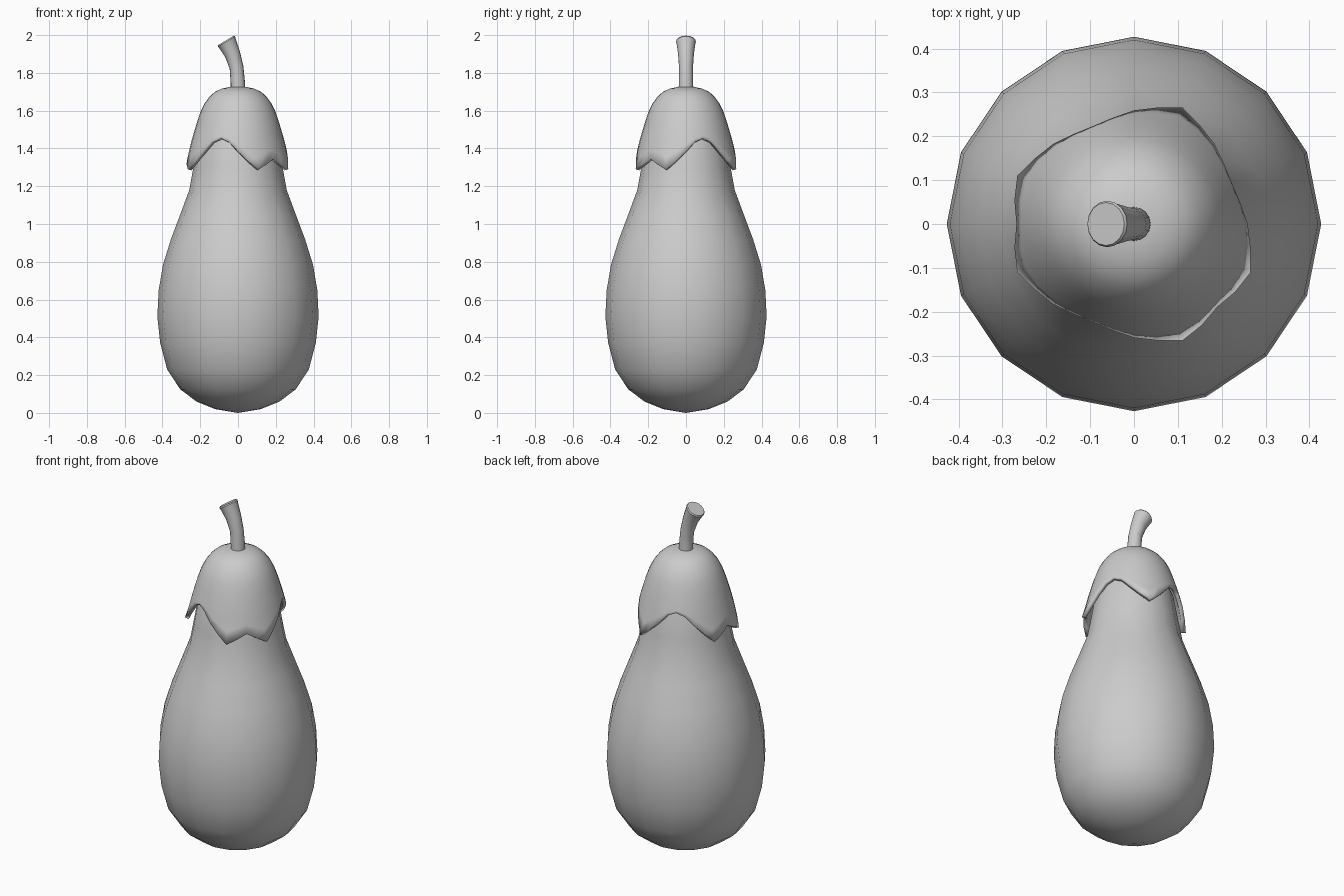
import bpy
import math
from mathutils import Matrix, Vector

if "Cube" in bpy.data.objects:
    bpy.data.objects.remove(bpy.data.objects["Cube"], do_unlink=True)

grey = bpy.data.materials.new("plain grey")
grey.use_nodes = True
colour = (0.6, 0.6, 0.6, 1)
grey.diffuse_color = colour
grey.node_tree.nodes["Principled BSDF"].inputs["Base Color"].default_value = colour


def circle(sides, radius, z=0):
    steps = [math.tau * i / sides for i in range(sides)]
    return [Vector((radius * math.cos(a), radius * math.sin(a), z)) for a in steps]


def skin(name, rings, first=None, last=None):
    """Bridge equal rings from bottom to top; close ends with a pole, or an n-gon for "flat"."""
    n = len(rings[0])
    verts = [v for ring in rings for v in ring]
    faces = []
    for k in range(len(rings) - 1):
        for i in range(n):
            j = (i + 1) % n
            faces.append((k * n + i, k * n + j, (k + 1) * n + j, (k + 1) * n + i))
    top = (len(rings) - 1) * n
    if first is not None:
        verts.append(Vector(first))
        faces += [((i + 1) % n, i, len(verts) - 1) for i in range(n)]
    if last == "flat":
        faces.append(tuple(range(top, top + n)))
    elif last is not None:
        verts.append(Vector(last))
        faces += [(top + i, top + (i + 1) % n, len(verts) - 1) for i in range(n)]
    mesh = bpy.data.meshes.new(name)
    mesh.from_pydata(verts, [], faces)
    mesh.materials.append(grey)
    obj = bpy.data.objects.new(name, mesh)
    bpy.context.collection.objects.link(obj)
    return obj


def smooth(obj, degrees):
    bpy.ops.object.select_all(action="DESELECT")
    obj.select_set(True)
    bpy.context.view_layer.objects.active = obj
    bpy.ops.object.shade_smooth_by_angle(angle=math.radians(degrees))


def lookup(table, x):
    """Straight-line interpolation in a table of rising (x, value) pairs."""
    for (a, u), (b, v) in zip(table, table[1:]):
        if x <= b:
            return u + (v - u) * (x - a) / (b - a)
    return table[-1][1]


# Fruit: sixteen-sided lathe, (radius, height)
body = [(0.12, 0.02), (0.22, 0.06), (0.306, 0.125), (0.375, 0.23), (0.412, 0.37),
        (0.427, 0.51), (0.42, 0.65), (0.397, 0.785), (0.355, 0.92), (0.306, 1.05),
        (0.258, 1.18), (0.236, 1.3), (0.21, 1.45), (0.15, 1.6)]
fruit = skin("fruit", [circle(16, r, z) for r, z in body], (0, 0, 0), (0, 0, 1.67))
smooth(fruit, 60)

# Cap: dome whose lowest rows follow a scalloped hem
dome = [(1.29, 0.288), (1.345, 0.268), (1.4, 0.256), (1.455, 0.242), (1.54, 0.217),
        (1.6, 0.196), (1.64, 0.176), (1.675, 0.15), (1.7, 0.122), (1.717, 0.085), (1.725, 0.045)]
low, mid, slope, shoulder, peak = 1.29, 1.345, 1.385, 1.435, 1.455
valley = [(0, peak), (11.25, shoulder), (22.5, slope), (45, low)]
tongue = [(0, mid), (22.5, low)]


def hem(angle):
    def gap(centre):
        return abs((angle - centre + 180) % 360 - 180)
    near = min(gap(c) for c in (22.5, 112.5, 247.5))
    if near <= 45:
        return lookup(valley, near)
    return lookup(tongue, min(gap(c) for c in (180, 315)))


sides = 32
rings = []
for t in (0, 0.33, 0.67):
    ring = []
    for i in range(sides):
        a = math.tau * i / sides
        h = hem(math.degrees(a))
        z = h + (1.49 - h) * t
        r = lookup(dome, z)
        ring.append(Vector((r * math.cos(a), r * math.sin(a), z)))
    rings.append(ring)
rings.append(circle(sides, lookup(dome, 1.49), 1.49))
rings += [circle(sides, r, z) for z, r in dome if z > 1.5]
cap = skin("cap", rings, last=(0, 0, 1.727))
shell = cap.modifiers.new("thickness", "SOLIDIFY")
shell.thickness = 0.022
shell.offset = -1
smooth(cap, 50)

# Stem: bent tube widening to a cut end, (x, z, lean in degrees, radius)
path = [(0, 1.7, 0, 0.039), (-0.001, 1.75, -2, 0.038), (-0.008, 1.83, -11, 0.037),
        (-0.03, 1.902, -23, 0.042), (-0.056, 1.956, -30, 0.05), (-0.061, 1.966, -31, 0.053),
        (-0.064, 1.972, -31, 0.049)]
rings = []
for x, z, lean, r in path:
    place = Matrix.Translation((x, 0, z)) @ Matrix.Rotation(math.radians(lean), 4, "Y")
    rings.append([place @ v for v in circle(16, r)])
stem = skin("stem", rings, last="flat")
smooth(stem, 40)
